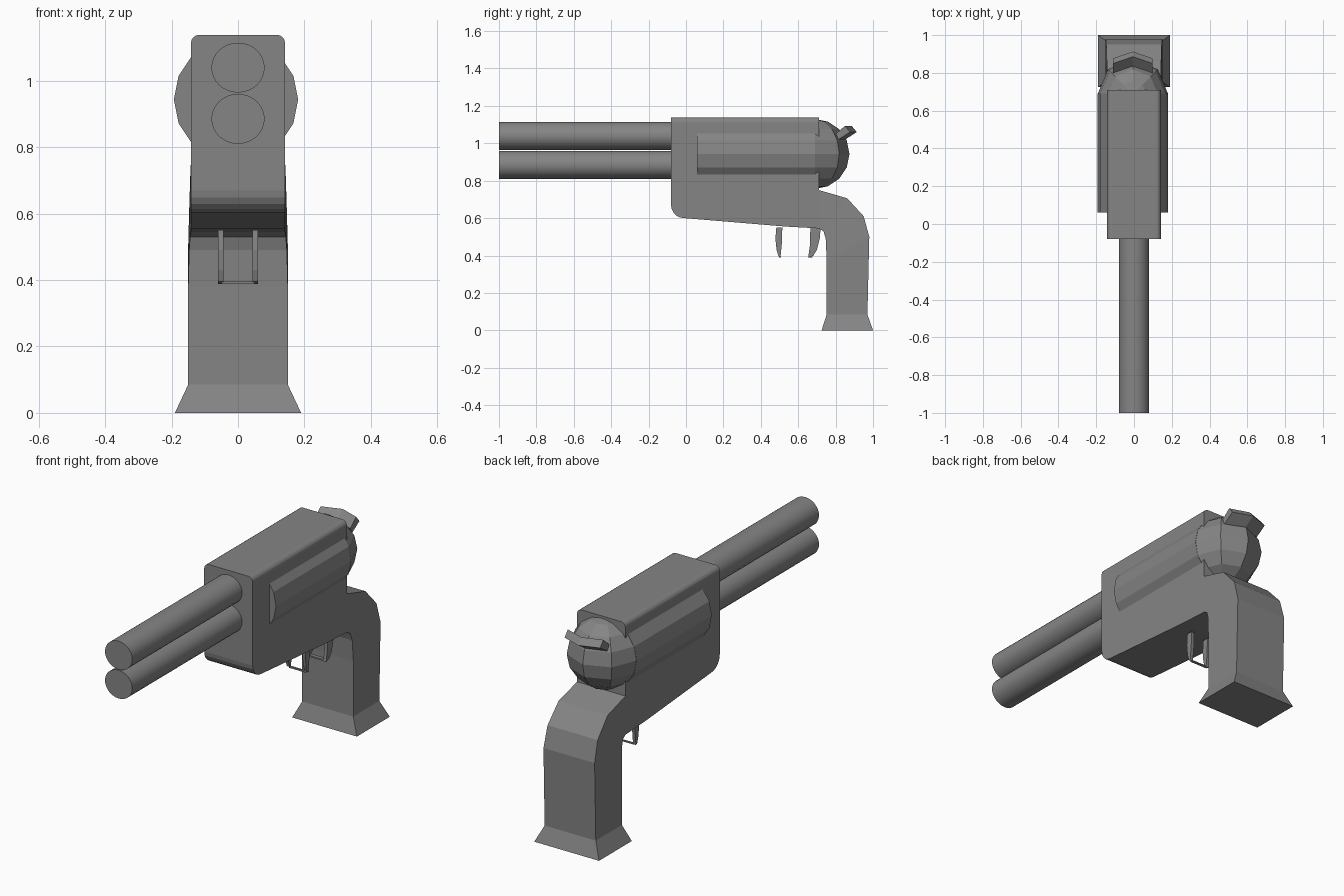
import bpy, bmesh, math
from mathutils import Matrix

if "Cube" in bpy.data.objects:
    bpy.data.objects.remove(bpy.data.objects["Cube"])

steel = bpy.data.materials.new("dark_steel")
steel.diffuse_color = (0.235, 0.235, 0.235, 1)
steel.use_nodes = True
steel.node_tree.nodes["Principled BSDF"].inputs["Base Color"].default_value = steel.diffuse_color


def finish(name, bm, smooth=False):
    bmesh.ops.recalc_face_normals(bm, faces=bm.faces[:])
    me = bpy.data.meshes.new(name)
    bm.to_mesh(me)
    bm.free()
    me.materials.append(steel)
    ob = bpy.data.objects.new(name, me)
    bpy.context.collection.objects.link(ob)
    if smooth:
        bpy.ops.object.select_all(action='DESELECT')
        ob.select_set(True)
        bpy.context.view_layer.objects.active = ob
        bpy.ops.object.shade_smooth_by_angle(angle=math.radians(30))
    return ob


def loft(rings):
    """Skin a list of closed rings and cap both ends."""
    bm = bmesh.new()
    rows = [[bm.verts.new(p) for p in r] for r in rings]
    n = len(rows[0])
    for a, b in zip(rows, rows[1:]):
        for i in range(n):
            j = (i + 1) % n
            bm.faces.new((a[i], a[j], b[j], b[i]))
    bm.faces.new(rows[0])
    bm.faces.new(rows[-1])
    return bm


def prism(profile, x0, x1):
    """Extrude a (y, z) side profile across x."""
    return loft([[(x, y, z) for y, z in profile] for x in (x0, x1)])


def tube(y0, y1, x, z, rx, rz, n):
    ang = [2 * math.pi * i / n for i in range(n)]
    return loft([[(x + rx * math.cos(a), y, z + rz * math.sin(a)) for a in ang]
                 for y in (y0, y1)])


# Frame: side profile with a rounded lower front corner
corner = [(-0.01 - 0.07 * math.cos(a), 0.67 - 0.07 * math.sin(a))
          for a in [math.pi / 2 * i / 5 for i in range(6)]]
profile = [(0.71, 1.138), (-0.08, 1.138)] + corner + [(0.53, 0.555), (0.71, 0.545)]
bm = prism(profile, -0.142, 0.142)
top = [e for e in bm.edges
       if all(v.co.z > 1.13 for v in e.verts)
       and abs(e.verts[0].co.y - e.verts[1].co.y) > 0.5]
bmesh.ops.bevel(bm, geom=top, offset=0.026, segments=4, profile=0.5, affect='EDGES')
finish("frame", bm)

# Grip: rectangular sections swept from the frame down to the flared foot
sections = [((0.71, 0.545), (0.71, 0.75), 0.142),
            ((0.735, 0.53), (0.862, 0.706), 0.144),
            ((0.747, 0.49), (0.95, 0.61), 0.147),
            ((0.752, 0.38), (0.98, 0.50), 0.15),
            ((0.752, 0.085), (0.97, 0.085), 0.15),
            ((0.725, 0.0), (1.0, 0.0), 0.19)]
finish("grip", loft([[(-w, *f), (w, *f), (w, *r), (-w, *r)] for f, r, w in sections]))

# Barrels, one above the other
for name, z in (("upper_barrel", 1.039), ("lower_barrel", 0.885)):
    finish(name, tube(-1.0, -0.05, 0, z, 0.08, 0.075, 32), smooth=True)

# Drum bulging from the frame sides, with a coarse domed rear
finish("drum", tube(0.06, 0.69, -0.006, 0.943, 0.187, 0.187, 16))
bm = bmesh.new()
bmesh.ops.create_uvsphere(bm, u_segments=8, v_segments=8, radius=0.187,
                          matrix=Matrix.Translation((-0.006, 0.687, 0.943)))
finish("drum_dome", bm)

# Hammer: chevron bar across the dome
quad = [(0.80, 1.05), (0.85, 1.093), (0.877, 1.06), (0.815, 1.02)]
finish("hammer", loft([[(x, y + dy, z + dz) for y, z in quad]
                       for x, dy, dz in ((-0.11, 0, 0), (-0.006, 0.036, 0), (0.098, 0, 0))]))

# Trigger guard: curved prongs on both sides joined by thin bars at the tips
front = [(0.483, 0.55), (0.515, 0.55), (0.513, 0.47), (0.505, 0.39),
         (0.495, 0.395), (0.484, 0.43), (0.478, 0.49)]
rear = [(0.665, 0.55), (0.72, 0.55), (0.715, 0.49), (0.70, 0.43), (0.68, 0.398),
        (0.653, 0.388), (0.662, 0.45)]
for side, s in (("left", -1), ("right", 1)):
    for name, prof in (("front", front), ("rear", rear)):
        finish(f"guard_{name}_{side}", prism(prof, s * 0.043, s * 0.06))
for name, y0, y1 in (("front", 0.497, 0.507), ("rear", 0.655, 0.675)):
    bar = [(y0, 0.388), (y1, 0.39), (y1, 0.396), (y0, 0.396)]
    finish(f"guard_bar_{name}", prism(bar, -0.05, 0.05))
